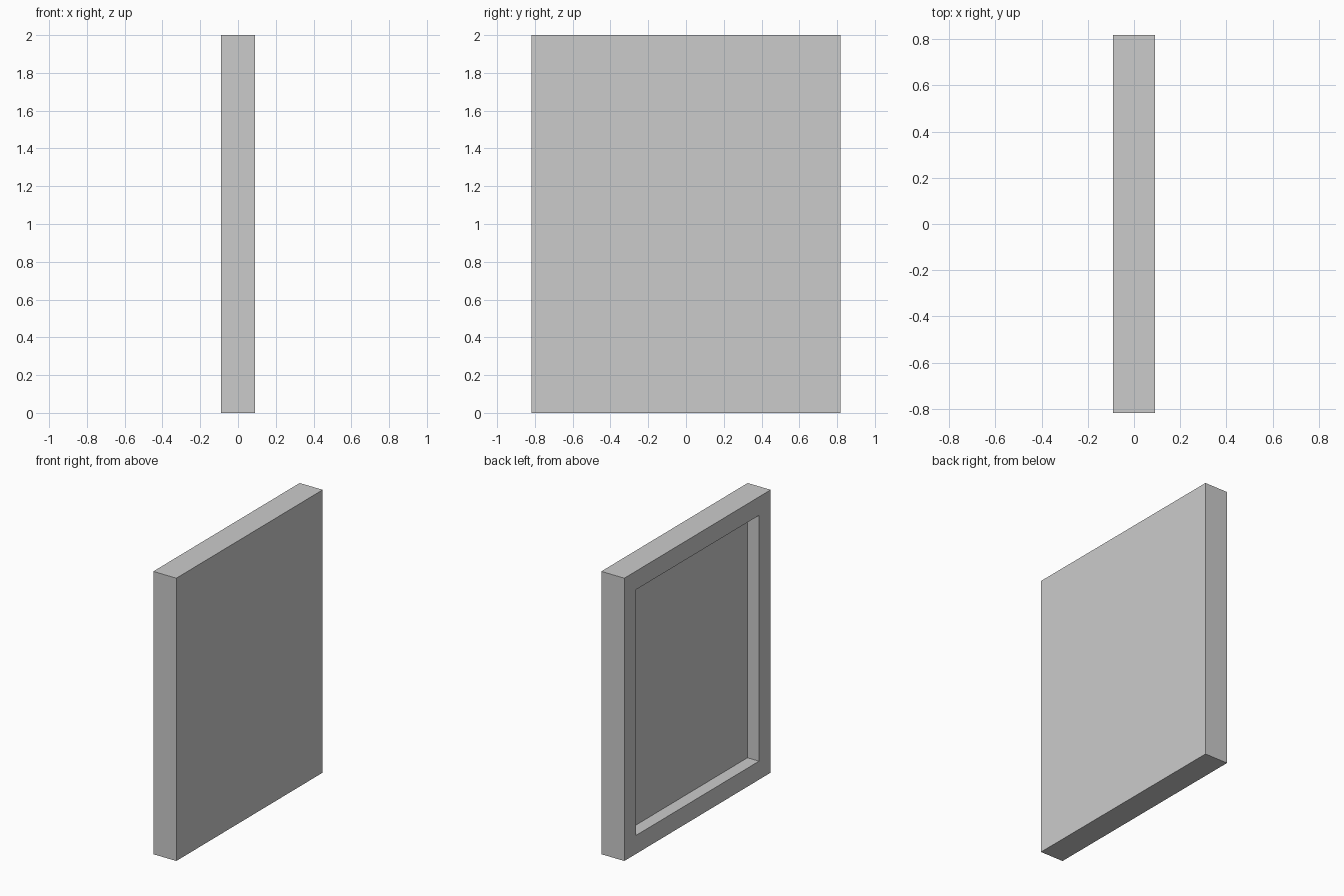
import bpy, bmesh
from mathutils import Vector

if "Cube" in bpy.data.objects:
    bpy.data.objects.remove(bpy.data.objects["Cube"])

THICK, WIDTH, HEIGHT = 0.18, 1.636, 2.0
BORDER, DEPTH = 0.131, 0.09

# Slab standing on the ground
bm = bmesh.new()
bmesh.ops.create_cube(bm, size=1)
bmesh.ops.scale(bm, vec=(THICK, WIDTH, HEIGHT), verts=bm.verts)
bmesh.ops.translate(bm, vec=(0, 0, HEIGHT / 2), verts=bm.verts)
bm.normal_update()

# Raised border and recessed panel on the left side
panel = min(bm.faces, key=lambda f: f.calc_center_median().x)
bmesh.ops.inset_region(bm, faces=[panel], thickness=BORDER, use_even_offset=True)
walls = bmesh.ops.extrude_discrete_faces(bm, faces=[panel])["faces"]
bmesh.ops.translate(bm, vec=Vector((DEPTH, 0, 0)), verts=walls[0].verts)
bmesh.ops.recalc_face_normals(bm, faces=bm.faces)

mesh = bpy.data.meshes.new("framed_panel")
bm.to_mesh(mesh)
bm.free()
bpy.context.collection.objects.link(bpy.data.objects.new("framed_panel", mesh))
